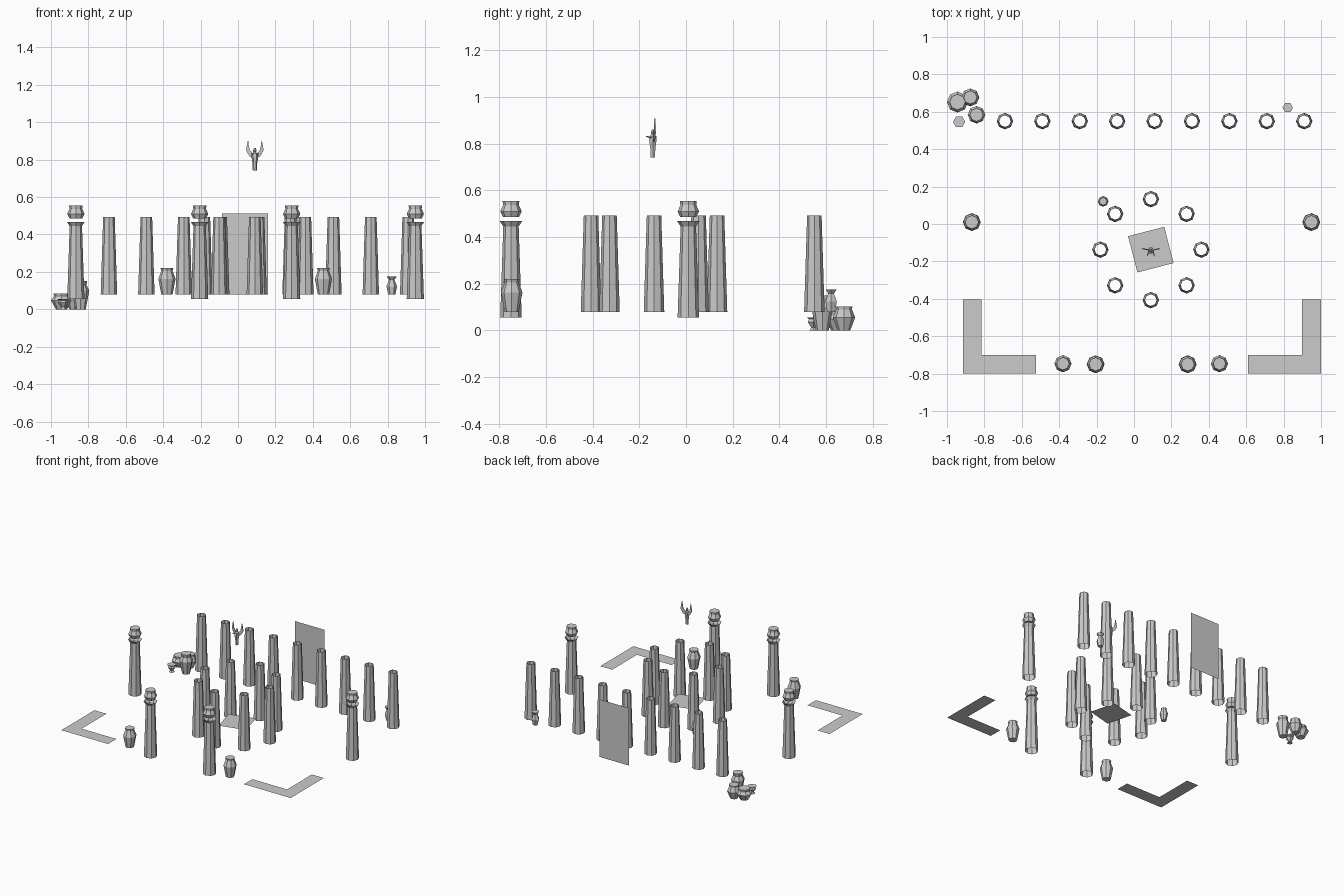
import bpy, bmesh
from math import pi, cos, sin, radians

if "Cube" in bpy.data.objects:
    bpy.data.objects.remove(bpy.data.objects["Cube"])


def make(name, verts, faces, loc=(0, 0, 0)):
    me = bpy.data.meshes.new(name)
    me.from_pydata(verts, [], faces)
    me.update()
    ob = bpy.data.objects.new(name, me)
    ob.location = loc
    bpy.context.collection.objects.link(ob)
    return ob


def lathe(name, profile, loc, sides=8, cap_top=False, cap_bottom=False):
    """Turn a (radius, z) profile, bottom to top, around the z axis."""
    verts = [(r * cos(2 * pi * i / sides), r * sin(2 * pi * i / sides), z)
             for r, z in profile for i in range(sides)]
    faces = []
    for k in range(len(profile) - 1):
        for i in range(sides):
            j = (i + 1) % sides
            a, b = k * sides, (k + 1) * sides
            faces.append((a + i, a + j, b + j, b + i))
    if cap_top:
        faces.append(tuple(range(len(verts) - sides, len(verts))))
    if cap_bottom:
        faces.append(tuple(reversed(range(sides))))
    return make(name, verts, faces, loc)


FLOOR = 0.078
CX, CY = 0.09, -0.137

# open plain columns: back row and central ring
plain = [(0.044, 0), (0.031, 0.415)]
for i in range(9):
    lathe("row_column", plain, (-0.69 + 0.2 * i, 0.55, FLOOR))
for i in range(8):
    a = i * pi / 4
    lathe("ring_column", plain, (CX + 0.27 * cos(a), CY + 0.27 * sin(a), FLOOR))

# tall columns with a flared collar and a separate finial
shaft = [(0.046, 0), (0.033, 0.39), (0.048, 0.412)]
finial = [(0.034, 0), (0.046, 0.025), (0.034, 0.052), (0.036, 0.07)]
for x, y in [(-0.867, 0.01), (0.948, 0.01), (-0.205, -0.75), (0.287, -0.75)]:
    lathe("tall_column", shaft, (x, y, 0.056))
    lathe("column_finial", finial, (x, y, 0.485), cap_top=True, cap_bottom=True)

# vases
vase = [(0.03, 0), (0.046, 0.085), (0.03, 0.128), (0.034, 0.142)]
jar = [(0.028, 0), (0.047, 0.1), (0.032, 0.13), (0.036, 0.15)]
flask = [(0.019, 0), (0.028, 0.045), (0.014, 0.08), (0.028, 0.098)]
for x in (-0.38, 0.457):
    lathe("front_vase", vase, (x, -0.747, FLOOR), cap_top=True, cap_bottom=True)
lathe("row_flask", flask, (0.822, 0.622, FLOOR), 6, True, True)
lathe("ring_vase", [(r * 0.62, z * 0.66) for r, z in vase],
      (-0.165, 0.121, FLOOR), 8, True, True)

# pot cluster in the back corner
wide_pot = [(0.03, 0), (0.056, 0.048), (0.04, 0.07), (0.042, 0.084)]
round_pot = [(0.027, 0), (0.048, 0.055), (0.034, 0.09), (0.036, 0.102)]
goblet = [(0.02, 0), (0.011, 0.012), (0.028, 0.036), (0.022, 0.048), (0.033, 0.056)]
for name, prof, x, y, n in [("wide_pot", wide_pot, -0.944, 0.652, 8),
                            ("round_pot", round_pot, -0.875, 0.677, 8),
                            ("corner_jar", jar, -0.842, 0.584, 8),
                            ("goblet", goblet, -0.935, 0.546, 6)]:
    lathe(name, prof, (x, y, 0), n, True, True)

# flat L-shaped paving, mirrored about x = 0.0425
outer = [(-0.4775, -0.8), (-0.0875, -0.8)]
ell = [(-0.957, -0.8), (-0.567, -0.8), (-0.567, -0.7),
       (-0.857, -0.7), (-0.857, -0.405), (-0.957, -0.405)]
for side, s in (("left", 1), ("right", -1)):
    idx = [(0, 1, 2, 3), (0, 3, 4, 5)]
    if s < 0:
        idx = [f[::-1] for f in idx]
    make(side + "_corner_paving", [(0.0425 + s * x, y, FLOOR) for x, y in ell], idx)

# turned square slab in the ring
sq = make("ring_slab", [(-.1, -.1, 0), (.1, -.1, 0), (.1, .1, 0), (-.1, .1, 0)],
          [(0, 1, 2, 3)], (CX, CY, 0.155))
sq.rotation_euler.z = radians(14.5)

# upright back panel
make("back_panel", [(-0.085, 0.8, FLOOR), (0.16, 0.8, FLOOR),
                    (0.16, 0.8, 0.512), (-0.085, 0.8, 0.512)], [(0, 1, 2, 3)])

# floating winged figure
fig = (CX, -0.142, 0)
lathe("figure_body", [(0.011, 0.741), (0.012, 0.775), (0.018, 0.815), (0.017, 0.832),
                      (0.006, 0.84)], fig, 6, True, True)
lathe("figure_head", [(0.005, 0.838), (0.01, 0.848), (0.005, 0.861)], fig, 6, True, True)
wing = [(0.006, 0.802), (0.03, 0.82), (0.047, 0.85), (0.041, 0.885),
        (0.036, 0.908), (0.032, 0.872), (0.026, 0.85), (0.008, 0.832)]
for side, s in (("left", -1), ("right", 1)):
    n = len(wing)
    verts = [(s * x, 0.008 - d + 0.2 * (x - 0.02), z) for d in (0, 0.006) for x, z in wing]
    loops = [(0, 1, 6, 7), (1, 2, 5, 6), (2, 3, 4, 5)]
    faces = loops + [tuple(i + n for i in reversed(f)) for f in loops]
    faces += [(i, i + n, (i + 1) % n + n, (i + 1) % n) for i in range(n)]
    ob = make(side + "_wing", verts, faces, fig)
    bm = bmesh.new()
    bm.from_mesh(ob.data)
    bmesh.ops.recalc_face_normals(bm, faces=bm.faces)
    bm.to_mesh(ob.data)
    bm.free()
    # arm reaching forward
    arm = lathe(side + "_arm", [(0.004, 0), (0.002, 0.024)],
                (CX + s * 0.012, -0.15, 0.826), 4, True, True)
    arm.rotation_euler = (radians(75), 0, s * radians(20))
